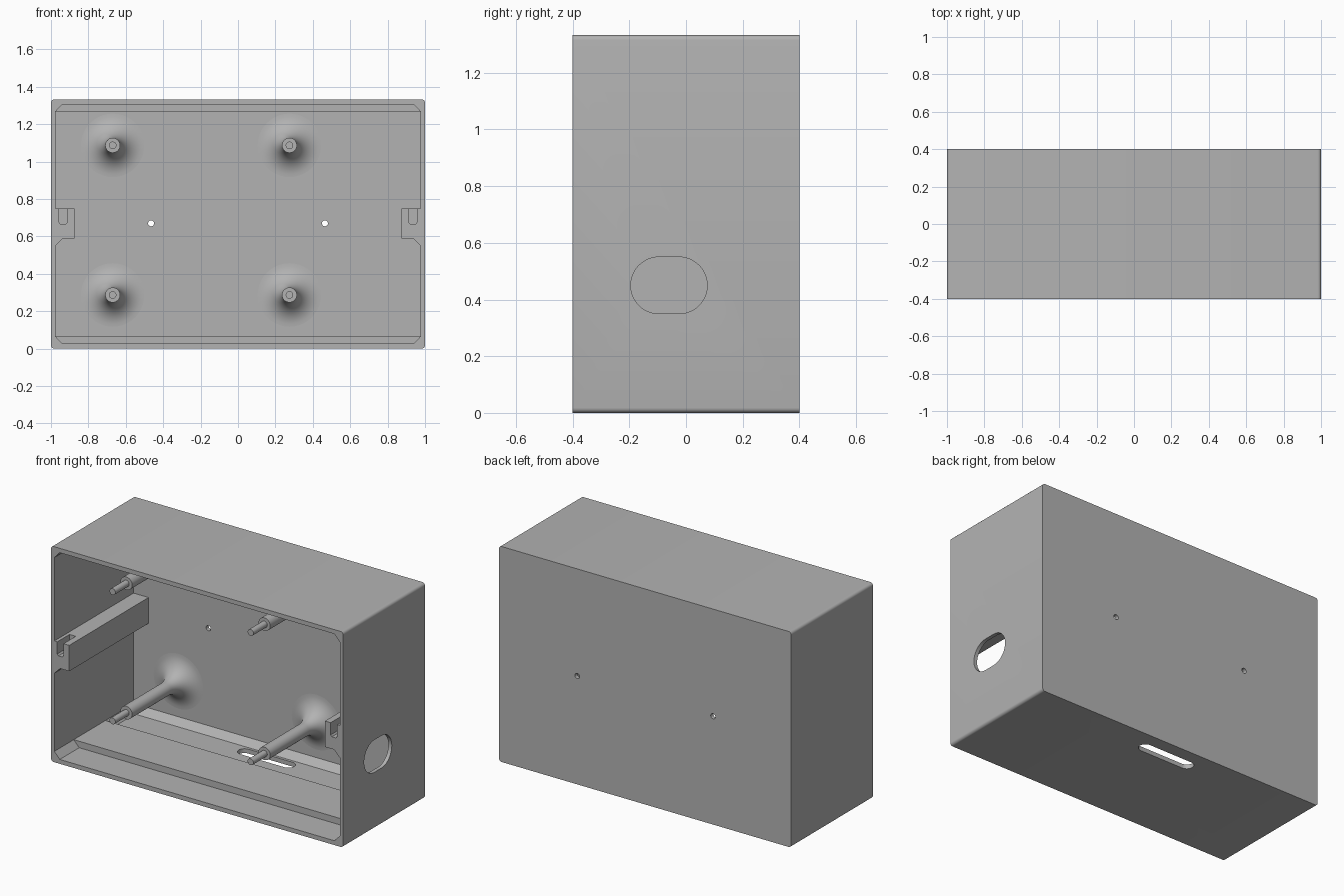
import bpy, bmesh, math
from mathutils import Vector, Matrix

cube = bpy.data.objects.get("Cube")
if cube:
    bpy.data.objects.remove(cube, do_unlink=True)

GREY = (0.45, 0.45, 0.45, 1)
grey = bpy.data.materials.new("grey plastic")
grey.use_nodes = True
grey.diffuse_color = GREY
grey.node_tree.nodes["Principled BSDF"].inputs["Base Color"].default_value = GREY

W, D, H = 1.0, 0.4, 1.333          # half width, half depth, height
IN_X, BACK, FLOOR, STEP = 0.977, 0.375, 0.027, 0.067


def finish(name, bm):
    bmesh.ops.recalc_face_normals(bm, faces=bm.faces)
    mesh = bpy.data.meshes.new(name)
    bm.to_mesh(mesh)
    bm.free()
    mesh.materials.append(grey)
    obj = bpy.data.objects.new(name, mesh)
    bpy.context.collection.objects.link(obj)
    return obj


def prism(name, pts, axis, start, end):
    """Extrude a 2D outline along an axis; the outline uses the other two axes in order."""
    def place(u, v, w):
        return {"x": (w, u, v), "y": (u, w, v), "z": (u, v, w)}[axis]
    bm = bmesh.new()
    face = bm.faces.new([bm.verts.new(place(u, v, start)) for u, v in pts])
    new = bmesh.ops.extrude_face_region(bm, geom=[face])["geom"]
    shift = Vector(place(0, 0, end - start))
    bmesh.ops.translate(bm, vec=shift, verts=[g for g in new if isinstance(g, bmesh.types.BMVert)])
    return finish(name, bm)


def rounded(cu, cv, hu, hv, r, steps=8):
    """Outline of a rectangle with round corners; straight runs of zero length are merged."""
    pts = []
    for k, (su, sv) in enumerate([(1, 1), (-1, 1), (-1, -1), (1, -1)]):
        for i in range(steps + 1):
            a = math.pi / 2 * (k + i / steps)
            p = (cu + su * (hu - r) + r * math.cos(a), cv + sv * (hv - r) + r * math.sin(a))
            if not any(math.dist(p, q) < 1e-5 for q in pts):
                pts.append(p)
    return pts


def smooth(obj):
    bpy.ops.object.select_all(action="DESELECT")
    obj.select_set(True)
    bpy.context.view_layer.objects.active = obj
    bpy.ops.object.shade_smooth_by_angle(angle=math.radians(30))


def cut(obj, cutters):
    bpy.context.view_layer.objects.active = obj
    for c in cutters:
        mod = obj.modifiers.new("cut", "BOOLEAN")
        mod.operation, mod.solver, mod.object = "DIFFERENCE", "EXACT", c
        bpy.ops.object.modifier_apply(modifier=mod.name)
        bpy.data.objects.remove(c, do_unlink=True)


# Housing: rounded outer block
housing = prism("housing", rounded(0, H / 2, W, H / 2, 0.018, 5), "y", -D, D)

# Cavity outline: chamfered corners, with a solid guide left on each side wall
side = [(0.94, FLOOR), (IN_X, STEP), (IN_X, 0.55), (0.937, 0.59), (0.875, 0.59),
        (0.875, 0.75), (IN_X, 0.75), (IN_X, H - STEP), (0.94, H - FLOOR)]
outline = side + [(-x, z) for x, z in reversed(side)]
cutters = [prism("cavity_cutter", outline, "y", -0.5, BACK)]

# Latch notches in the front ends of the side guides
notch = [(0.957, 0.8), (0.957, 0.675), (0.949, 0.665), (0.922, 0.665), (0.914, 0.675), (0.914, 0.8)]
for s in (1, -1):
    cutters.append(prism("notch_cutter", [(s * x, z) for x, z in notch], "y", -0.5, -0.28))
    # Mounting hole through the back
    cutters.append(prism("screw_cutter", rounded(s * 0.465, 0.67, 0.016, 0.016, 0.016, 6), "y", 0.3, 0.5))

# Cable openings in the left side and the floor
cutters.append(prism("side_opening_cutter", rounded(-0.06, 0.45, 0.135, 0.1, 0.1, 12), "x", 0.9, 1.1))
cutters.append(prism("floor_slot_cutter", rounded(0, 0.278, 0.19, 0.04, 0.04), "z", -0.1, 0.1))
cut(housing, cutters)
smooth(housing)

# Ribs and back fillets along floor and ceiling
for name, flip in (("floor", False), ("ceiling", True)):
    rib = [(-0.21, 0.01), (-0.21, STEP), (0.1, STEP), (0.14, FLOOR), (0.14, 0.01)]
    fillet = [(0.335, 0.01), (0.335, FLOOR), (BACK, STEP), (0.385, STEP), (0.385, 0.01)]
    for part, pts in (("rib", rib), ("back_fillet", fillet)):
        if flip:
            pts = [(y, H - z) for y, z in pts]
        prism(f"{name}_{part}", pts, "x", -IN_X - 0.005, IN_X + 0.005)

# Standoffs: pin, post and a flared foot blending into the back wall
FLARE, POST, PIN = 0.13, 0.04, 0.02
profile = [(0, -0.27), (PIN, -0.27), (PIN, -0.135), (POST, -0.135)]
for i in range(13):
    a = math.pi / 2 * i / 12
    profile.append((POST + FLARE * (1 - math.cos(a)), BACK - FLARE * (1 - math.sin(a))))
profile.append((POST + FLARE, BACK + 0.005))
for row, z in (("lower", 0.287), ("upper", 1.087)):
    for col, x in (("right", -0.67), ("left", 0.275)):
        bm = bmesh.new()
        verts = [bm.verts.new((r, y, 0)) for r, y in profile]
        edges = [bm.edges.new(pair) for pair in zip(verts, verts[1:])]
        bmesh.ops.spin(bm, geom=verts + edges, axis=(0, 1, 0), cent=(0, 0, 0),
                       angle=2 * math.pi, steps=40, use_merge=True)
        bmesh.ops.remove_doubles(bm, verts=bm.verts, dist=1e-5)
        bmesh.ops.transform(bm, matrix=Matrix.Translation((x, 0, z)), verts=bm.verts)
        smooth(finish(f"{row}_{col}_standoff", bm))
